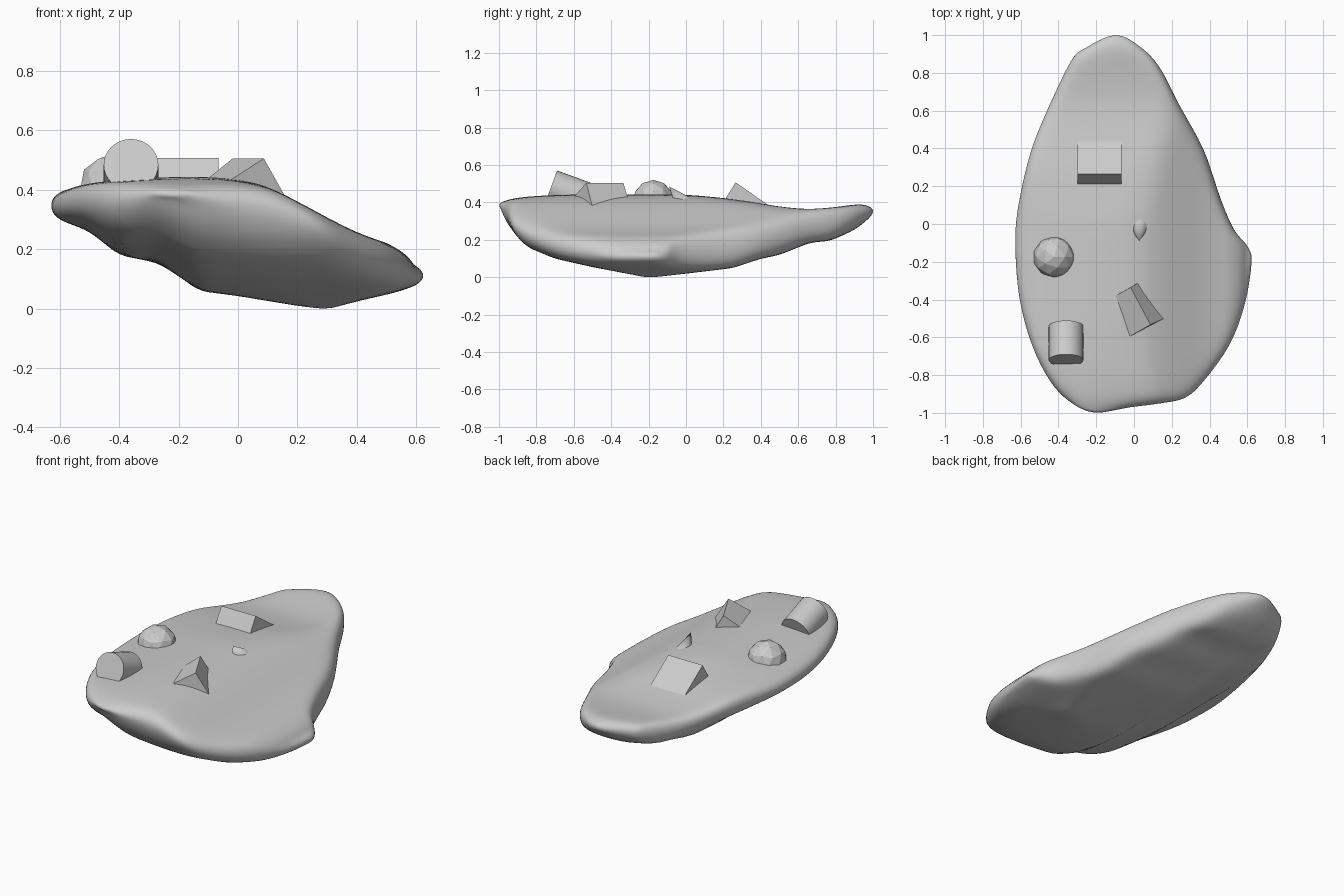
import bpy, bmesh, math
from mathutils import Vector, Matrix

if "Cube" in bpy.data.objects:
    bpy.data.objects.remove(bpy.data.objects["Cube"])

grey = bpy.data.materials.new("stone grey")
grey.diffuse_color = (0.6, 0.6, 0.6, 1)
grey.use_nodes = True
grey.node_tree.nodes["Principled BSDF"].inputs["Base Color"].default_value = grey.diffuse_color


def finish(name, bm, smooth=None):
    bmesh.ops.recalc_face_normals(bm, faces=bm.faces)
    me = bpy.data.meshes.new(name)
    bm.to_mesh(me)
    bm.free()
    ob = bpy.data.objects.new(name, me)
    bpy.context.collection.objects.link(ob)
    me.materials.append(grey)
    if smooth:
        bpy.ops.object.select_all(action='DESELECT')
        ob.select_set(True)
        bpy.context.view_layer.objects.active = ob
        bpy.ops.object.shade_smooth_by_angle(angle=math.radians(smooth))
    return ob


def lerp_table(tab, x):
    if x <= tab[0][0]:
        return tab[0][1]
    for (a, p), (b, q) in zip(tab, tab[1:]):
        if x <= b:
            return p + (q - p) * (x - a) / (b - a)
    return tab[-1][1]


def curve(tab, x, h=0.06):
    # linear table, softened unless close to its ends
    h = max(0, min(h, (x - tab[0][0]) / 2, (tab[-1][0] - x) / 2))
    return sum(lerp_table(tab, x + k * h / 4) for k in range(-4, 5)) / 9


# Slab outline seen from above
outline = [(-.10, 1), (-.26, .93), (-.335, .86), (-.46, .6), (-.55, .37), (-.615, .08),
           (-.628, -.13), (-.605, -.4), (-.54, -.64), (-.445, -.83), (-.34, -.94),
           (-.21, -.998), (-.02, -.97), (.135, -.95), (.27, -.92), (.37, -.83),
           (.505, -.64), (.585, -.43), (.622, -.21), (.605, -.125), (.53, -.03),
           (.46, .13), (.37, .39), (.24, .63), (.135, .83), (.03, .94)]
# Height profiles of the top and underside, along x and along y
top_x = [(-.63, .385), (-.6, .395), (-.5, .425), (-.2, .455), (-.1, .453), (0, .44), (.1, .412),
         (.2, .362), (.3, .307), (.4, .255), (.5, .222), (.56, .2), (.58, .155), (.63, .14)]
top_y = [(-1, .41), (-.95, .42), (-.8, .44), (-.55, .455), (0, .45), (.3, .412), (.5, .378),
         (.65, .363), (.8, .375), (.93, .395), (1, .39)]
low_x = [(-.63, .3), (-.55, .28), (-.5, .26), (-.4, .18), (-.27, .155), (-.2, .11), (-.13, .06),
         (0, .043), (.2, .01), (.3, -.002), (.4, .025), (.6, .07), (.63, .075)]
low_y = [(-1, .33), (-.95, .24), (-.85, .16), (-.7, .1), (-.5, .055), (-.2, -.002), (0, .02),
         (.25, .05), (.4, .1), (.5, .12), (.6, .16), (.66, .185), (.77, .195), (.9, .25), (1, .31)]


def spline(points, steps):
    out, n = [], len(points)
    for i in range(n):
        p0, p1, p2, p3 = (Vector(points[(i + k) % n]) for k in (-1, 0, 1, 2))
        for s in range(steps):
            t = s / steps
            out.append(0.5 * (2 * p1 + (p2 - p0) * t + (2 * p0 - 5 * p1 + 4 * p2 - p3) * t * t
                              + (3 * p1 - p0 - 3 * p2 + p3) * t ** 3))
    return out


def soft_min(a, b, k=0.04):
    h = max(k - abs(a - b), 0) / k
    return min(a, b) - h * h * k / 4


# Slab: rings from the top centre, round the rim, to the underside centre
def slab():
    rim = spline(outline, 4)
    mid = Vector((-.07, -.1))
    bm = bmesh.new()

    def point(p, t, upper):
        x, y = mid.lerp(p, t)
        hi = soft_min(curve(top_x, x), curve(top_y, y))
        lx, ly = max(0, curve(low_x, x, .03)), max(0, curve(low_y, y, .03))
        # the underside is fuller at the back and right, shallower at the front left
        e = min(5, max(1.5, 2.8 + 1.3 * y + 1.5 * x))
        lo = min((lx ** e + ly ** e) ** (1 / e), hi - .06)
        m = hi * .55 + lo * .45
        f = math.sqrt(max(0, 1 - t ** (34 if upper else 24)))
        return (x, y, m + ((hi if upper else lo) - m) * f)

    ts = [math.sin(math.pi / 2 * i / 32) for i in range(1, 33)]
    path = [(t, True) for t in ts] + [(t, False) for t in reversed(ts[:-1])]
    rings = [[bm.verts.new(point(p, t, u)) for p in rim] for t, u in path]
    n = len(rim)
    for a, b in zip(rings, rings[1:]):
        for i in range(n):
            j = (i + 1) % n
            bm.faces.new((a[i], a[j], b[j], b[i]))
    for ring, u in ((rings[0], True), (rings[-1], False)):
        c = bm.verts.new(point(mid, 0, u))
        for i in range(n):
            bm.faces.new((ring[i], ring[(i + 1) % n], c))
    # rest the lowest point on the ground
    low = min(v.co.z for v in bm.verts)
    for v in bm.verts:
        v.co.z -= low
    finish("stone_slab", bm, 60)


slab()


# Helper: cone or cylinder between two points
def rod(name, a, b, r1, r2, sides):
    a, b = Vector(a), Vector(b)
    rot = (b - a).to_track_quat('Z', 'Y').to_matrix().to_4x4()
    bm = bmesh.new()
    bmesh.ops.create_cone(bm, cap_ends=True, segments=sides, radius1=r1, radius2=r2,
                          depth=(b - a).length, matrix=Matrix.Translation((a + b) / 2) @ rot)
    finish(name, bm, 40)


# Helper: triangular prism from two end triangles (ridge, foot, foot)
def prism(name, first, second):
    bm = bmesh.new()
    a = [bm.verts.new(p) for p in first]
    b = [bm.verts.new(p) for p in second]
    bm.faces.new(a)
    bm.faces.new(b[::-1])
    for i in range(3):
        j = (i + 1) % 3
        bm.faces.new((a[i], b[i], b[j], a[j]))
    finish(name, bm)


# Tilted cylinder and small tilted cone sunk into the top
rod("tilted_cylinder", (-.36, -.721, .484), (-.36, -.542, .419), .092, .092, 32)
rod("small_cone", (.028, -.006, .385), (.028, -.09, .485), .054, 0, 24)

# Faceted ball
bm = bmesh.new()
bmesh.ops.create_icosphere(bm, subdivisions=2, radius=.112,
                           matrix=Matrix.Translation((-.423, -.175, .408)))
finish("faceted_ball", bm)

# Back wedge, square to the slab
wedge = [(.265, .507), (.19, .385), (.47, .365)]
prism("back_wedge", [(-.298, y, z) for y, z in wedge], [(-.066, y, z) for y, z in wedge])


# Front wedge, turned at an angle, feet pushed into the slab
def sunk(ridge, *feet):
    r = Vector(ridge)
    return [r] + [r + (Vector(f) - r) * 1.2 for f in feet]


prism("front_wedge",
      sunk((-.018, -.335, .505), (-.098, -.38, .44), (.024, -.31, .42)),
      sunk((.087, -.533, .505), (-.013, -.59, .44), (.16, -.5, .375)))
